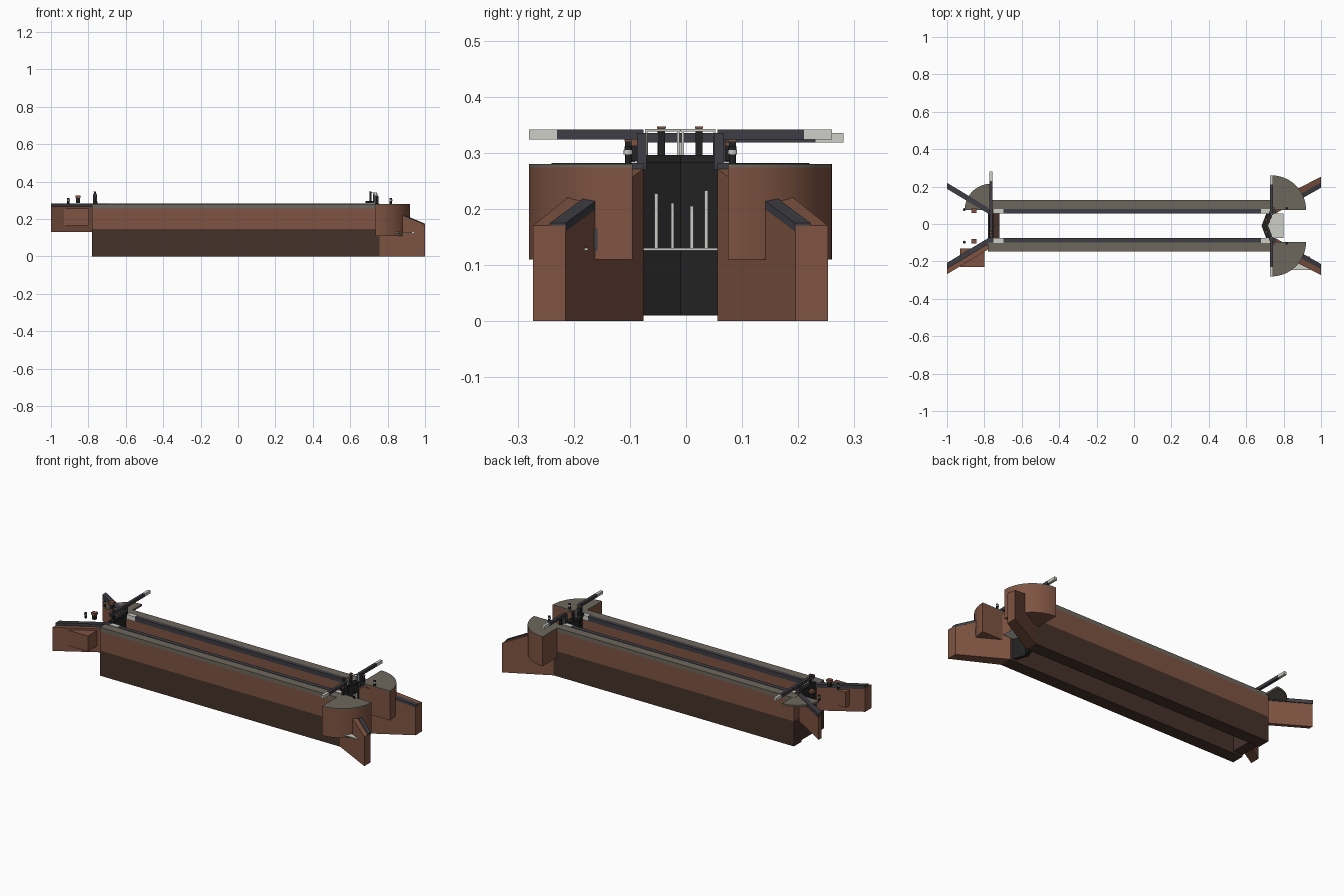
import bpy, bmesh, math
from mathutils import Vector

if "Cube" in bpy.data.objects:
    bpy.data.objects.remove(bpy.data.objects["Cube"])

CY = -0.01          # centre line of the channel
SIDES = ((-1, "front"), (1, "back"))


def material(name, rgb):
    m = bpy.data.materials.new(name)
    m.use_nodes = True
    m.diffuse_color = (*rgb, 1)
    m.node_tree.nodes["Principled BSDF"].inputs["Base Color"].default_value = (*rgb, 1)
    return m


BRICK = material("red_brick", (0.21, 0.088, 0.054))
DAMP = material("damp_brick", (0.06, 0.032, 0.024))
GRAVEL = material("gravel", (0.155, 0.136, 0.108))
COPING = material("blue_grey_coping", (0.048, 0.048, 0.058))
TIMBER = material("black_timber", (0.016, 0.016, 0.016))
WHITE = material("off_white", (0.62, 0.62, 0.58))


def prism(name, plan, z0, z1, mat):
    """Extrude a plan outline; z0 and z1 may be functions of x."""
    bm = bmesh.new()
    level = lambda z, x: z(x) if callable(z) else z
    low = [bm.verts.new((x, y + CY, level(z0, x))) for x, y in plan]
    top = [bm.verts.new((x, y + CY, level(z1, x))) for x, y in plan]
    bm.faces.new(low)
    bm.faces.new(top)
    n = len(plan)
    for i in range(n):
        j = (i + 1) % n
        bm.faces.new((low[i], low[j], top[j], top[i]))
    bmesh.ops.recalc_face_normals(bm, faces=bm.faces)
    mesh = bpy.data.meshes.new(name)
    bm.to_mesh(mesh)
    bm.free()
    mesh.materials.append(mat)
    ob = bpy.data.objects.new(name, mesh)
    bpy.context.collection.objects.link(ob)
    return ob


def box(name, x0, x1, y0, y1, z0, z1, mat):
    return prism(name, [(x0, y0), (x1, y0), (x1, y1), (x0, y1)], z0, z1, mat)


def ring(x, y, r, n=12):
    return [(x + r * math.cos(math.tau * i / n), y + r * math.sin(math.tau * i / n))
            for i in range(n)]


def quarter(x, y, r, dx, dy, n=20):
    return [(x, y)] + [(x + dx * r * math.cos(math.pi / 2 * i / n),
                        y + dy * r * math.sin(math.pi / 2 * i / n)) for i in range(n + 1)]


def smooth(ob):
    bpy.ops.object.select_all(action="DESELECT")
    ob.select_set(True)
    bpy.context.view_layer.objects.active = ob
    bpy.ops.object.shade_smooth_by_angle(angle=math.radians(30))


def bollard(name, x, y):
    for part, r, z0, z1, mat in (("base", 0.006, 0.28, 0.297, TIMBER),
                                 ("band", 0.008, 0.297, 0.305, WHITE),
                                 ("cap", 0.007, 0.305, 0.311, TIMBER)):
        smooth(prism(f"{name}_{part}", ring(x, y, r), z0, z1, mat))


def paddle_gear(name, x, y, z0, z1):
    box(name + "_post", x - 0.006, x + 0.006, y - 0.006, y + 0.006, z0, z1, TIMBER)
    box(name + "_head", x - 0.007, x + 0.007, y - 0.007, y + 0.007, z1, z1 + 0.004, BRICK)


def balance_beam(name, x, s, start, end, z0):
    box(name, x - 0.008, x + 0.008, s * start, s * (end - 0.05), z0, z0 + 0.017, COPING)
    box(name + "_tip", x - 0.008, x + 0.008, s * (end - 0.05), s * end, z0, z0 + 0.017, WHITE)


def slope(x):
    return 0.17 + (1 - x) * 0.417


for s, side in SIDES:
    # Chamber wall with gravel verge and stone coping
    box(f"{side}_lower_wall", -0.78, 0.757, s * 0.066, s * 0.138, 0, 0.145, DAMP)
    box(f"{side}_upper_wall", -0.78, 0.757, s * 0.066, s * 0.138, 0.145, 0.257, BRICK)
    box(f"{side}_verge", -0.78, 0.735, s * 0.09, s * 0.138, 0.257, 0.28, GRAVEL)
    box(f"{side}_coping", -0.78, 0.757, s * 0.066, s * 0.09, 0.257, 0.282, COPING)
    for x, end in ((-0.75, "upper"), (0.68, "lower")):
        box(f"{side}_{end}_white_edge", x, x + 0.052, s * 0.065, s * 0.091,
            0.26, 0.284, WHITE)

    # Rounded abutment at the lower end
    fan = quarter(0.735, s * 0.085, 0.185, 1, s)
    smooth(prism(f"{side}_abutment", fan, 0.11, 0.274, BRICK))
    smooth(prism(f"{side}_abutment_top", fan, 0.274, 0.28, GRAVEL))

    # Lower wing wall falling away from the abutment
    prism(f"{side}_lower_wing", [(0.757, s * 0.066), (1, s * 0.205), (1, s * 0.263),
                                 (0.757, s * 0.138)], 0, slope, BRICK)
    prism(f"{side}_lower_wing_coping",
          [(0.86, s * 0.125), (1, s * 0.204), (1, s * 0.232), (0.86, s * 0.153)],
          lambda x: slope(x) - 0.01, lambda x: slope(x) + 0.005, COPING)

    # Upper wing wall
    tip = 0.258 if s < 0 else 0.225
    prism(f"{side}_upper_wing", [(-0.78, s * 0.067), (-1, s * 0.2), (-1, s * tip),
                                 (-0.78, s * (tip - 0.132))], 0.13, 0.266, BRICK)
    prism(f"{side}_upper_wing_coping", [(-0.78, s * 0.066), (-1, s * 0.198),
                                        (-1, s * 0.23), (-0.78, s * 0.098)],
          0.262, 0.282, COPING)

    # Mitre gate leaf, walkway and heel post
    leaf = [(0.715, s * 0.066), (0.735, s * 0.066), (0.71, 0), (0.69, 0)]
    prism(f"{side}_gate_leaf", leaf, 0.012, 0.282, TIMBER)
    prism(f"{side}_gate_walkway", [(0.707, s * 0.066), (0.742, s * 0.066),
                                   (0.717, 0), (0.682, 0)], 0.282, 0.296, TIMBER)
    box(f"{side}_heel_post", 0.723, 0.747, s * 0.06, s * 0.077, 0.27, 0.335, COPING)
    balance_beam(f"{side}_balance_beam", 0.735, s, 0.066, 0.27, 0.324)
    paddle_gear(f"{side}_gate_paddle", 0.708, s * 0.033, 0.296, 0.343)

    # Handrail along the leaf
    for i, (x, y) in enumerate(((0.712, 0.004), (0.735, 0.061))):
        box(f"{side}_rail_post_{i}", x - 0.002, x + 0.002, s * (y - 0.002),
            s * (y + 0.002), 0.283, 0.341, WHITE)
    prism(f"{side}_hand_rail", [(0.71, 0), (0.714, 0), (0.737, s * 0.063),
                                (0.733, s * 0.063)], 0.338, 0.342, WHITE)

    # Mooring posts and ground paddle gear
    bollard(f"{side}_lower_bollard", 0.817, s * 0.093)
    bollard(f"{side}_upper_bollard", -0.907, s * 0.087)
    paddle_gear(f"{side}_lower_paddle", 0.745, s * 0.093, 0.28, 0.32)
    box(f"{side}_upper_paddle_box", -0.866, -0.845, s * 0.072, s * 0.09, 0.285, 0.312, TIMBER)
    box(f"{side}_upper_paddle_lid", -0.869, -0.842, s * 0.069, s * 0.093, 0.312, 0.325, BRICK)

# Upper cill, single gate and its beam
box("upper_cill", -0.78, -0.72, -0.066, 0.066, 0.01, 0.13, DAMP)
box("upper_gate", -0.775, -0.757, -0.066, 0.066, 0.13, 0.28, TIMBER)
box("upper_gate_walkway", -0.775, -0.75, -0.066, 0.066, 0.28, 0.294, TIMBER)
box("upper_heel_post", -0.774, -0.754, 0.058, 0.08, 0.27, 0.33, COPING)
balance_beam("upper_balance_beam", -0.765, 1, -0.066, 0.291, 0.318)
paddle_gear("upper_gate_paddle", -0.765, -0.035, 0.294, 0.343)
for y in (-0.06, 0.0):
    box("upper_rail_post", -0.767, -0.763, y - 0.002, y + 0.002, 0.294, 0.32, WHITE)

# Gravel quadrant and brick buttress at the upper end
smooth(prism("upper_quadrant", quarter(-0.765, 0.085, 0.14, -1, 1), 0.268, 0.279, GRAVEL))
box("upper_buttress", -0.93, -0.8, -0.22, -0.12, 0.165, 0.255, BRICK)

# Leaking water below the lower gates
prism("foam_sheet", [(0.735, -0.066), (0.8, -0.066), (0.8, 0.066), (0.735, 0.066),
                     (0.71, 0)], 0.126, 0.13, WHITE)
for i, (y, top) in enumerate(((-0.043, 0.227), (-0.014, 0.21), (0.02, 0.205), (0.046, 0.233))):
    x = 0.712 + abs(y) * 0.38
    box(f"leak_{i}", x, x + 0.008, y - 0.003, y + 0.003, 0.128, top, WHITE)

# Side weir outfall beside the front wing
box("weir_foam", 0.845, 0.94, -0.235, -0.165, 0.126, 0.13, WHITE)
box("weir_opening", 0.897, 0.91, -0.156, -0.148, 0.125, 0.165, COPING)
